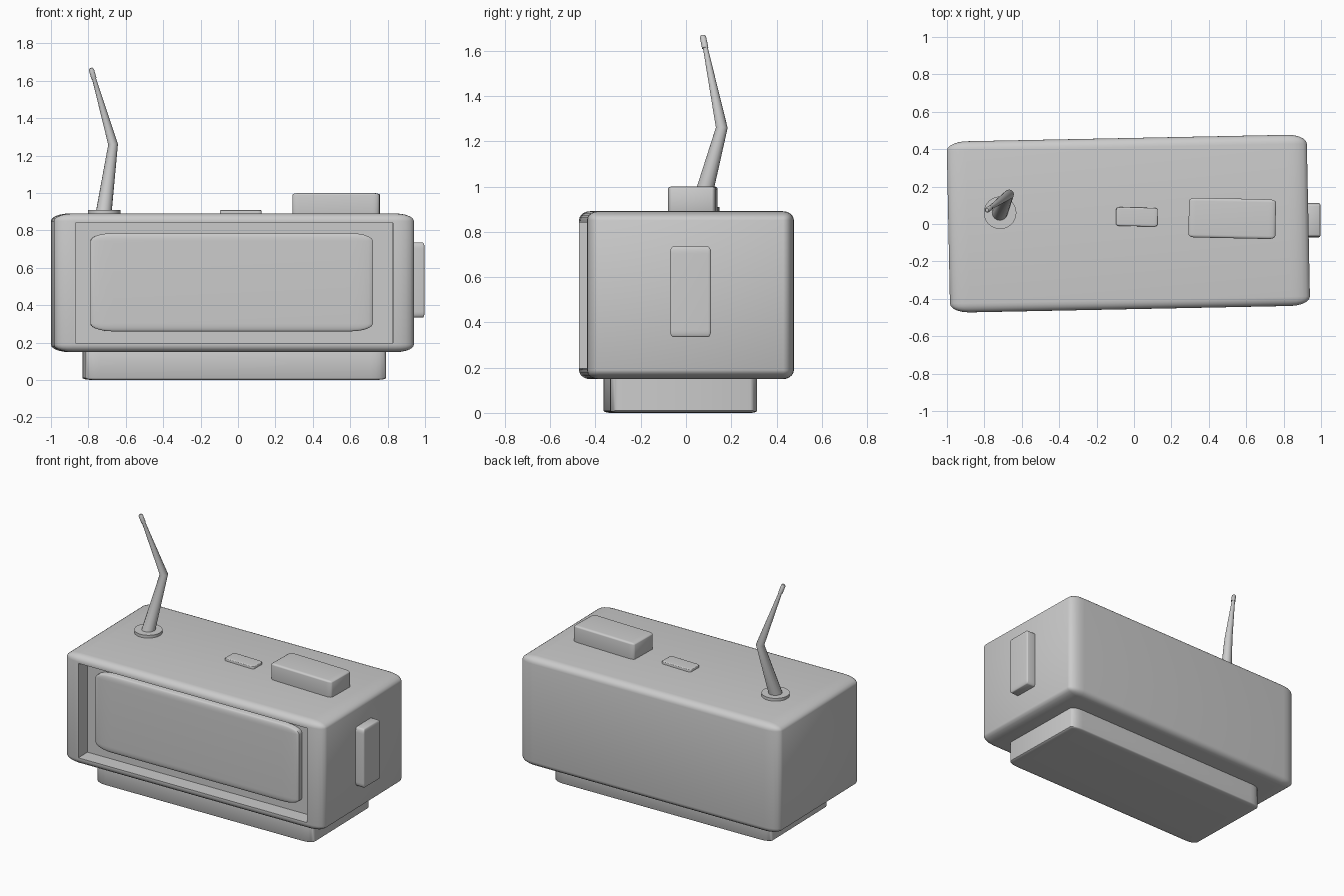
import bpy, bmesh, math
from mathutils import Vector, Matrix

if "Cube" in bpy.data.objects:
    bpy.data.objects.remove(bpy.data.objects["Cube"])


def finish(bm, name, smooth=True):
    bmesh.ops.recalc_face_normals(bm, faces=bm.faces)
    me = bpy.data.meshes.new(name)
    bm.to_mesh(me)
    bm.free()
    ob = bpy.data.objects.new(name, me)
    bpy.context.collection.objects.link(ob)
    bpy.ops.object.select_all(action='DESELECT')
    ob.select_set(True)
    bpy.context.view_layer.objects.active = ob
    if smooth:
        bpy.ops.object.shade_smooth_by_angle(angle=math.radians(35))
    return ob


def rounded_box(name, centre, size, rounding, turn=0.0, recess=None):
    """Unit cube rounded first, then stretched, so the corners stretch too."""
    bm = bmesh.new()
    bmesh.ops.create_cube(bm, size=1)
    bmesh.ops.bevel(bm, geom=bm.edges[:], offset=rounding, segments=5,
                    profile=0.5, affect='EDGES')
    bmesh.ops.scale(bm, vec=size, verts=bm.verts)
    if recess:
        lip, depth = recess
        bm.normal_update()
        face = min(bm.faces, key=lambda f: f.calc_center_median().y
                   - f.calc_area())
        face = max((f for f in bm.faces if f.normal.y < -0.99),
                   key=lambda f: f.calc_area())
        bmesh.ops.inset_region(bm, faces=[face], thickness=lip)
        ext = bmesh.ops.extrude_discrete_faces(bm, faces=[face])['faces'][0]
        bmesh.ops.translate(bm, vec=(0, depth, 0), verts=ext.verts)
    ob = finish(bm, name)
    ob.location = centre
    ob.rotation_euler.z = math.radians(turn)
    return ob


def tapered_rod(name, points, radii, sides=16):
    """Round rod swept through points, mitred at the bends."""
    pts = [Vector(p) for p in points]
    bm = bmesh.new()
    rings = []
    for i, (p, r) in enumerate(zip(pts, radii)):
        d = (pts[min(i + 1, len(pts) - 1)] - p).normalized() \
            + (p - pts[max(i - 1, 0)]).normalized()
        d.normalize()
        u = Vector((0, 1, 0)).cross(d).normalized()
        v = d.cross(u)
        rings.append([bm.verts.new(p + r * (math.cos(a) * u + math.sin(a) * v))
                      for a in (2 * math.pi * k / sides for k in range(sides))])
    for a, b in zip(rings, rings[1:]):
        for k in range(sides):
            n = (k + 1) % sides
            bm.faces.new((a[k], a[n], b[n], b[k]))
    bm.faces.new(rings[0][::-1])
    bm.faces.new(rings[-1])
    return finish(bm, name)


# Case with a recessed front, its screen panel and the plinth below
rounded_box("case", (-0.03, 0.002, 0.52), (1.925, 0.915, 0.742), 0.054, 1.15,
            recess=(0.014, 0.10))
rounded_box("front_panel", (-0.035, -0.325, 0.523), (1.51, 0.15, 0.525), 0.08, 1.15)
rounded_box("plinth", (-0.02, -0.025, 0.10), (1.61, 0.65, 0.20), 0.05, 1.15)

# Buttons on the top and the right side
rounded_box("large_button", (0.525, 0.03, 0.93), (0.465, 0.212, 0.14), 0.08, -1.2)
rounded_box("small_button", (0.015, 0.038, 0.885), (0.222, 0.10, 0.05), 0.10, -1.2)
rounded_box("side_button", (0.945, 0.02, 0.535), (0.105, 0.182, 0.40), 0.08)

# Antenna: washer, bent tapering rod and tip
bm = bmesh.new()
bmesh.ops.create_cone(bm, cap_ends=True, segments=32, radius1=0.087,
                      radius2=0.087, depth=0.05,
                      matrix=Matrix.Translation((-0.716, 0.06, 0.885)))
finish(bm, "antenna_washer")
tapered_rod("antenna_rod",
            [(-0.72, 0.055, 0.88), (-0.668, 0.158, 1.26), (-0.775, 0.082, 1.63)],
            [0.043, 0.026, 0.010])
tapered_rod("antenna_tip",
            [(-0.77, 0.085, 1.612), (-0.784, 0.075, 1.66), (-0.786, 0.074, 1.668)],
            [0.014, 0.014, 0.009])
